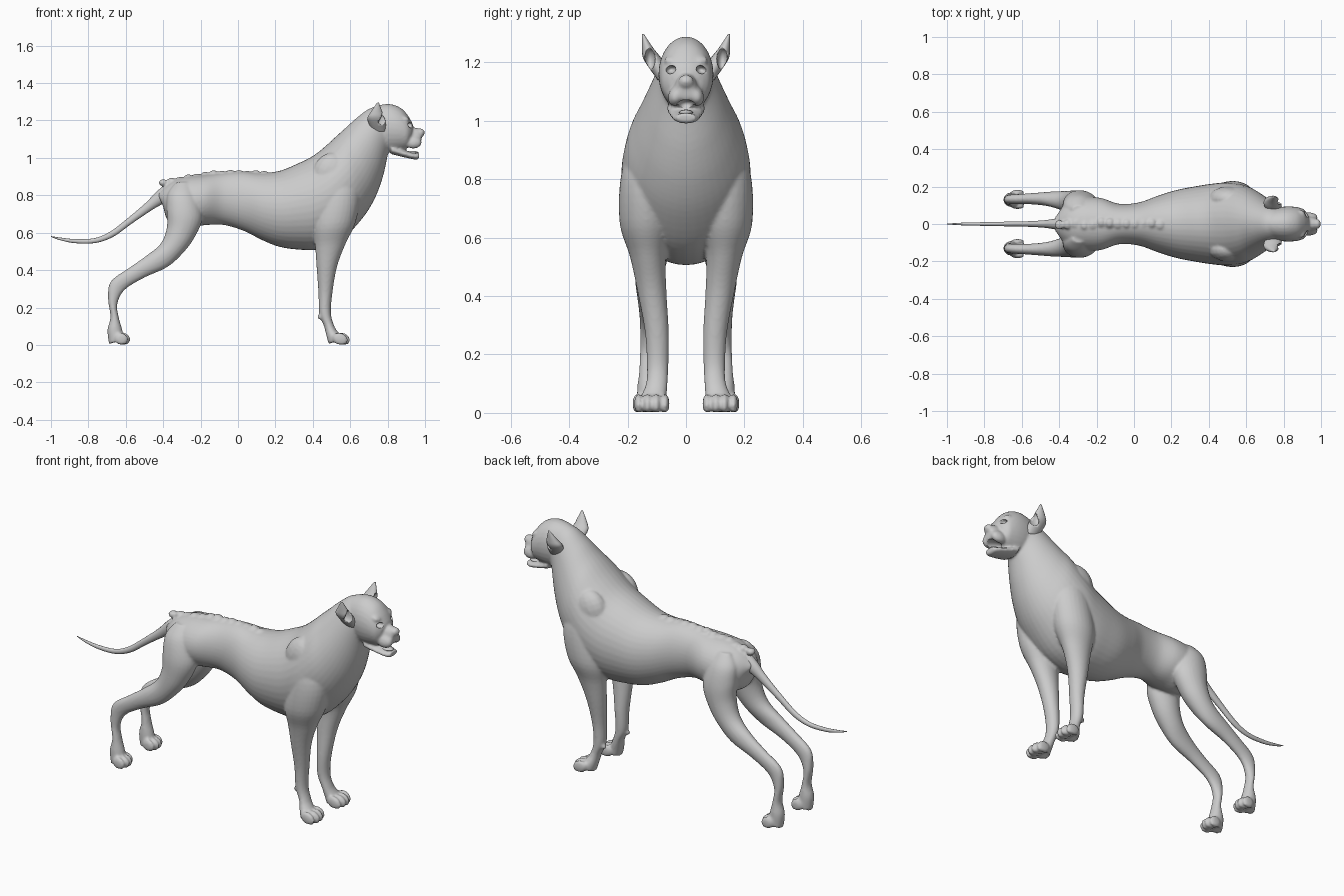
import bpy, bmesh, math, random
from mathutils import Matrix, Vector

random.seed(3)


def spline(rows, steps=5):
    """Catmull-Rom interpolation between rows of numbers."""
    out = []
    for i in range(len(rows) - 1):
        p0, p1 = rows[max(i - 1, 0)], rows[i]
        p2, p3 = rows[i + 1], rows[min(i + 2, len(rows) - 1)]
        for k in range(steps):
            t = k / steps
            out.append([0.5 * (2 * b + (c - a) * t + (2 * a - 5 * b + 4 * c - d) * t * t
                               + (3 * b - a - 3 * c + d) * t ** 3)
                        for a, b, c, d in zip(p0, p1, p2, p3)])
    out.append(list(rows[-1]))
    return out


def loft(bm, rows, side=1, n=28):
    """Rows: two opposite outline points (x, z), (x, z), centre y, half width."""
    rings = []
    for ax, az, bx, bz, y, w in spline(rows):
        ring = []
        for k in range(n):
            a = 2 * math.pi * k / n
            c = math.cos(a) / 2
            ring.append(bm.verts.new(((ax + bx) / 2 + c * (ax - bx),
                                      side * (y + w * math.sin(a)),
                                      (az + bz) / 2 + c * (az - bz))))
        rings.append(ring)
    for r, q in zip(rings, rings[1:]):
        for k in range(n):
            bm.faces.new((r[k], r[(k + 1) % n], q[(k + 1) % n], q[k]))
    bm.faces.new(rings[0][::-1])
    bm.faces.new(rings[-1])


def ball(bm, pos, size, tilt=0.0, roll=0.0):
    m = (Matrix.Translation(pos) @ Matrix.Rotation(roll, 4, 'X')
         @ Matrix.Rotation(tilt, 4, 'Y') @ Matrix.Diagonal((*size, 1)))
    bmesh.ops.create_uvsphere(bm, u_segments=16, v_segments=12, radius=1, matrix=m)


def finish(bm, name):
    bmesh.ops.recalc_face_normals(bm, faces=bm.faces)
    for f in bm.faces:
        f.smooth = True
    me = bpy.data.meshes.new(name)
    bm.to_mesh(me)
    bm.free()
    ob = bpy.data.objects.new(name, me)
    bpy.context.collection.objects.link(ob)
    return ob


def cut(ob, cutter):
    cutter.hide_render = True
    cutter.display_type = 'WIRE'
    mod = ob.modifiers.new("cut", 'BOOLEAN')
    mod.operation = 'DIFFERENCE'
    mod.solver = 'EXACT'
    mod.object = cutter


bm = bmesh.new()

# torso and neck
torso = [(-.43, .81, -.40, .74, .04), (-.36, .87, -.37, .66, .11), (-.28, .90, -.27, .63, .14),
         (-.18, .91, -.18, .64, .14), (-.08, .92, -.08, .642, .108), (.02, .928, .03, .61, .115),
         (.12, .92, .13, .56, .15), (.22, .93, .22, .525, .18), (.32, .97, .32, .51, .20),
         (.40, 1.01, .43, .51, .215), (.47, 1.065, .55, .56, .222), (.53, 1.12, .66, .67, .205),
         (.575, 1.16, .73, .78, .172), (.63, 1.21, .775, .90, .135), (.70, 1.262, .805, 1.03, .098),
         (.76, 1.275, .83, 1.06, .08)]
loft(bm, [(a, b, c, d, 0, w) for a, b, c, d, w in torso], n=40)

# skull, muzzle bridge, lower jaw
skull = [(.68, 1.25, .76, 1.03, .07), (.74, 1.278, .80, 1.03, .088), (.81, 1.288, .83, 1.03, .094),
         (.87, 1.267, .865, 1.035, .091), (.91, 1.225, .90, 1.045, .080), (.937, 1.175, .915, 1.07, .055)]
muzzle = [(.87, 1.19, .87, 1.055, .05), (.93, 1.165, .93, 1.055, .042),
          (.965, 1.158, .96, 1.06, .036), (.985, 1.142, .978, 1.075, .026)]
jaw = [(.82, 1.07, .82, 1.02, .068), (.88, 1.045, .88, 1.005, .058),
       (.94, 1.027, .94, .992, .046), (.970, 1.028, .966, .990, .034)]
for part in (skull, muzzle, jaw):
    loft(bm, [(a, b, c, d, 0, w) for a, b, c, d, w in part])

# nose
ball(bm, (.978, 0, 1.135), (.021, .027, .022))

# legs, paws and paired face details
front_leg = [(.59, .98, .46, .95, .13, .05), (.65, .82, .43, .80, .135, .088),
             (.63, .66, .40, .64, .135, .092), (.575, .54, .412, .53, .13, .062),
             (.53, .42, .42, .42, .117, .050), (.505, .28, .43, .28, .100, .041),
             (.497, .17, .435, .165, .097, .037), (.515, .10, .46, .10, .10, .037),
             (.54, .06, .475, .04, .112, .045), (.55, .03, .485, .005, .115, .046)]
hind_leg = [(-.26, .87, -.33, .87, .08, .02), (-.215, .80, -.375, .81, .09, .062),
            (-.19, .68, -.382, .73, .103, .075), (-.235, .57, -.38, .63, .112, .068),
            (-.30, .485, -.415, .54, .122, .055), (-.38, .415, -.50, .47, .133, .040),
            (-.50, .36, -.585, .41, .135, .030), (-.605, .295, -.68, .34, .132, .026),
            (-.645, .22, -.695, .25, .13, .027), (-.638, .15, -.682, .15, .13, .030),
            (-.62, .085, -.698, .08, .13, .037), (-.61, .03, -.69, .005, .13, .038)]
for s in (1, -1):
    loft(bm, front_leg, s)
    loft(bm, hind_leg, s)
    # shoulder blade and dewclaw pad
    ball(bm, (.50, s * .135, .92), (.10, .066, .11), .4)
    ball(bm, (.437, s * .105, .15), (.012, .014, .014))
    # brow and hanging lip
    ball(bm, (.895, s * .045, 1.208), (.025, .03, .014), .5)
    ball(bm, (.935, s * .034, 1.085), (.048, .027, .036), .1, s * .3)
    # toes
    for k in range(4):
        reach = .012 if k in (1, 2) else 0
        ball(bm, (.547 + reach, s * (.072 + .03 * k), .031), (.042, .0155, .033), .4)
        ball(bm, (-.623 + reach, s * (.094 + .025 * k), .031), (.036, .0135, .033), .4)

# bony ridge along the back
for k in range(13):
    x = -.40 + k * .045
    z = .875 + .045 * min(1, (x + .38) / .25)
    ball(bm, (x, random.uniform(-.008, .008), z - .004), (.024, .026, random.uniform(.014, .022)))

# nothing below the floor
for v in bm.verts:
    v.co.z = max(v.co.z, 0.002)

body = finish(bm, "dog_body")
rm = body.modifiers.new("fuse", 'REMESH')
rm.mode = 'VOXEL'
rm.voxel_size = 0.0075
rm.use_smooth_shade = True
sm = body.modifiers.new("soften", 'SMOOTH')
sm.factor = 0.5
sm.iterations = 3

# eye sockets and open mouth
bm = bmesh.new()
for s in (1, -1):
    ball(bm, (.922, s * .052, 1.175), (.035, .018, .014), 0, s * -.3)
ball(bm, (.955, 0, 1.05), (.065, .034, .024), .1)
cut(body, finish(bm, "eye_and_mouth_cutter"))

# tongue
bm = bmesh.new()
ball(bm, (.925, 0, 1.028), (.04, .024, .010))
finish(bm, "tongue")

# cupped ears
ear = [(.79, 1.14, .72, 1.14, .075, .022), (.79, 1.18, .70, 1.18, .094, .032),
       (.785, 1.215, .693, 1.215, .116, .031), (.77, 1.25, .71, 1.245, .131, .020),
       (.753, 1.297, .742, 1.293, .147, .004)]
for s, label in ((1, "left"), (-1, "right")):
    bm = bmesh.new()
    loft(bm, ear, s, 20)
    ob = finish(bm, "ear_" + label)
    bm = bmesh.new()
    ball(bm, (.782, s * .124, 1.212), (.042, .019, .038), -.3)
    cut(ob, finish(bm, "ear_cutter_" + label))

# tail
path = [(-.36, .825, .045), (-.42, .785, .036), (-.48, .738, .025), (-.58, .662, .018), (-.675, .592, .016),
        (-.765, .558, .013), (-.87, .555, .011), (-.95, .567, .007), (-1.0, .580, .002)]
rows = []
for i, (x, z, r) in enumerate(path):
    a, b = path[max(i - 1, 0)], path[min(i + 1, len(path) - 1)]
    d = Vector((b[0] - a[0], b[1] - a[1])).normalized()
    rows.append((x + d.y * r, z - d.x * r, x - d.y * r, z + d.x * r, 0, r * .8))
bm = bmesh.new()
loft(bm, rows, n=14)
finish(bm, "tail")
